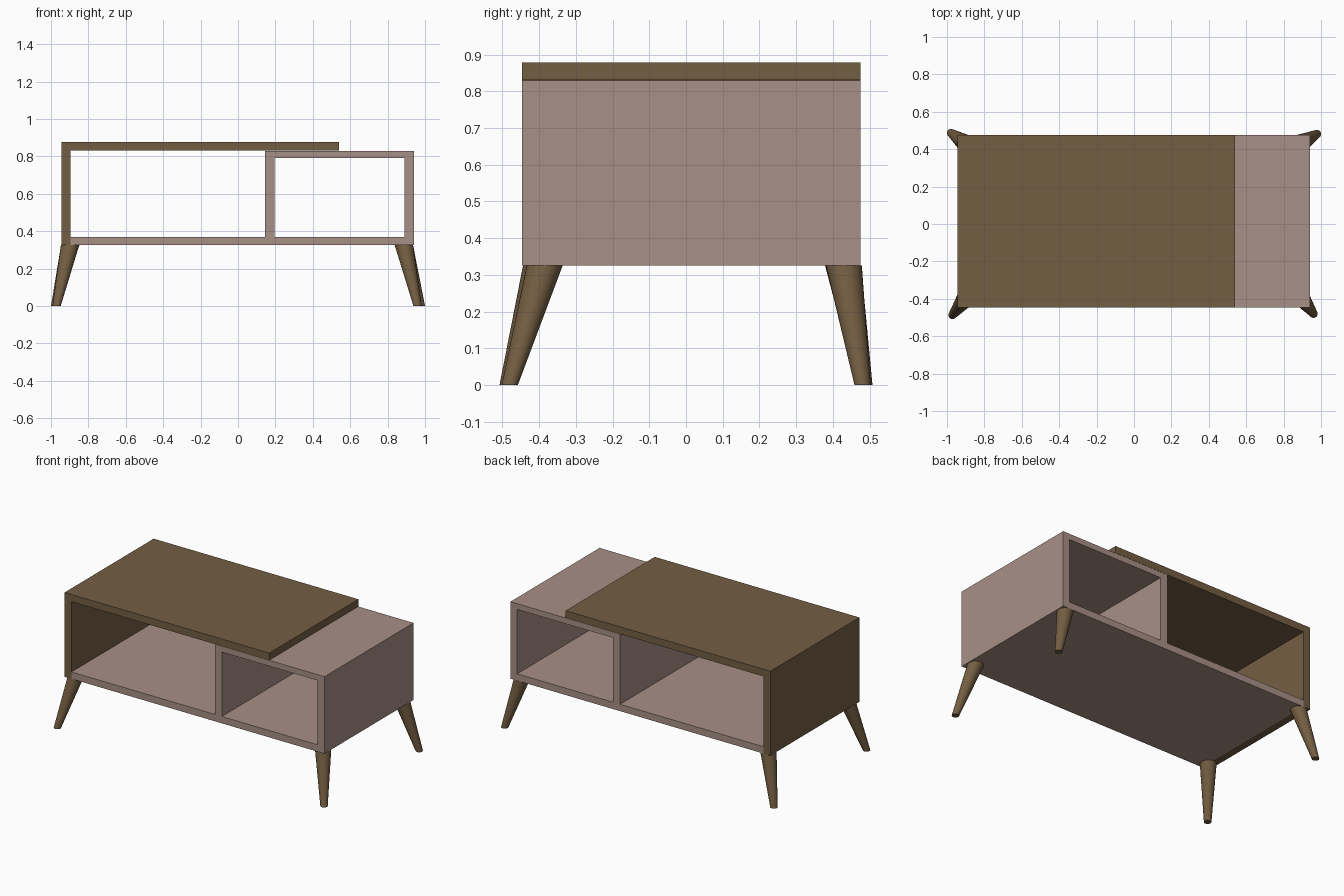
import bpy, bmesh
from mathutils import Vector

if "Cube" in bpy.data.objects:
    bpy.data.objects.remove(bpy.data.objects["Cube"])


def material(name, rgb):
    m = bpy.data.materials.new(name)
    m.diffuse_color = (*rgb, 1)
    m.use_nodes = True
    m.node_tree.nodes["Principled BSDF"].inputs["Base Color"].default_value = m.diffuse_color
    return m


walnut = material("walnut brown", (0.175, 0.112, 0.055))
blush = material("dusty pink", (0.39, 0.277, 0.238))

Y0, Y1 = -0.447, 0.476      # cabinet front and back
BASE = 0.325                # underside of the cabinet


def extrude_profile(name, loops, mat):
    """Extrude closed x-z loops (inner loops cut holes) over the cabinet depth."""
    cu = bpy.data.curves.new(name, 'CURVE')
    cu.dimensions = '2D'
    cu.fill_mode = 'BOTH'
    cu.extrude = (Y1 - Y0) / 2
    for pts in loops:
        sp = cu.splines.new('POLY')
        sp.points.add(len(pts) - 1)
        for p, (x, z) in zip(sp.points, pts):
            p.co = (x, z, 0, 1)
        sp.use_cyclic_u = True
    tmp = bpy.data.objects.new(name + " profile", cu)
    bpy.context.collection.objects.link(tmp)
    dg = bpy.context.evaluated_depsgraph_get()
    me = bpy.data.meshes.new_from_object(tmp.evaluated_get(dg))
    bpy.data.objects.remove(tmp)
    bm = bmesh.new()
    bm.from_mesh(me)
    bmesh.ops.remove_doubles(bm, verts=bm.verts, dist=1e-5)
    for v in bm.verts:      # stand the profile upright
        v.co = Vector((v.co.x, (Y0 + Y1) / 2 - v.co.z, v.co.y))
    bmesh.ops.recalc_face_normals(bm, faces=bm.faces)
    for f in bm.faces:
        f.smooth = False
    bm.to_mesh(me)
    bm.free()
    me.name = name
    me.materials.clear()
    me.materials.append(mat)
    ob = bpy.data.objects.new(name, me)
    bpy.context.collection.objects.link(ob)


# Pink carcass: long floor with a closed cubby on the right
extrude_profile("cubby_carcass", [
    [(-0.895, BASE), (0.94, BASE), (0.94, 0.83), (0.145, 0.83),
     (0.145, 0.37), (-0.895, 0.37)],
    [(0.196, 0.37), (0.196, 0.792), (0.891, 0.792), (0.891, 0.37)],
], blush)

# Brown top board folding down into the left side panel
extrude_profile("top_and_side_panel", [
    [(-0.945, BASE), (-0.895, BASE), (-0.895, 0.831), (0.54, 0.831),
     (0.54, 0.878), (-0.945, 0.878)],
], walnut)


def leg(name, top, foot, r_top=0.049, r_foot=0.022, n=32):
    """Tapered splayed leg with level ends, made by shearing a cone."""
    bm = bmesh.new()
    bmesh.ops.create_cone(bm, cap_ends=True, segments=n, radius1=r_foot,
                          radius2=r_top, depth=BASE)
    for v in bm.verts:
        up = v.co.z > 0
        c = top if up else foot
        v.co = Vector((v.co.x + c[0], v.co.y + c[1], BASE if up else 0))
    for f in bm.faces:
        f.smooth = len(f.verts) == 4
    for e in bm.edges:
        e.smooth = all(f.smooth for f in e.link_faces)
    me = bpy.data.meshes.new(name)
    bm.to_mesh(me)
    bm.free()
    me.materials.append(walnut)
    bpy.context.collection.objects.link(bpy.data.objects.new(name, me))


# Four splayed legs
leg("front_left_leg", (-0.898, -0.395), (-0.97, -0.486))
leg("front_right_leg", (0.887, -0.385), (0.96, -0.48))
leg("back_left_leg", (-0.897, 0.428), (-0.978, 0.486))
leg("back_right_leg", (0.887, 0.43), (0.978, 0.481))
